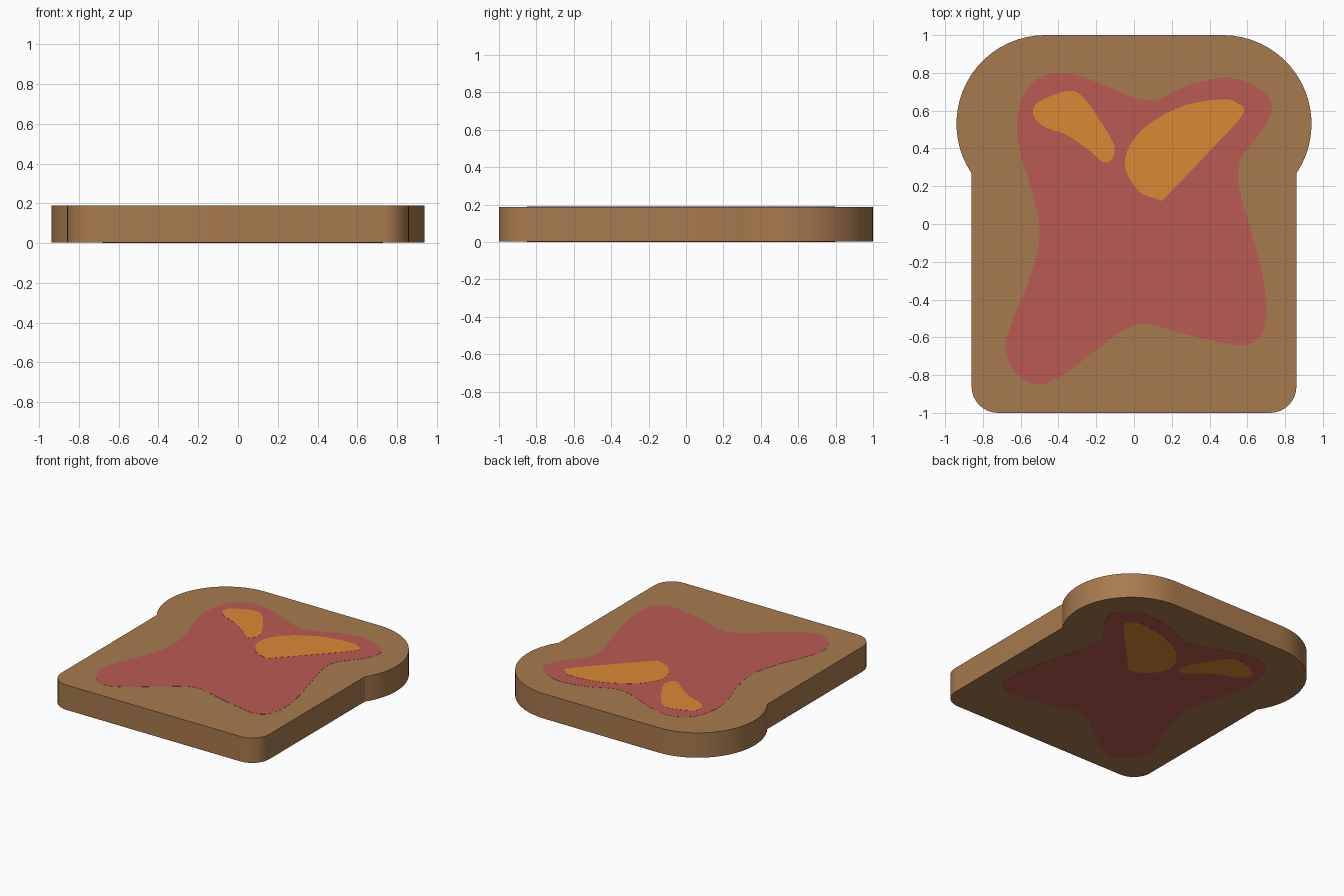
import bpy, bmesh, math
from mathutils import Vector

if "Cube" in bpy.data.objects:
    bpy.data.objects.remove(bpy.data.objects["Cube"])


def material(name, rgb):
    m = bpy.data.materials.new(name)
    m.diffuse_color = (*rgb, 1.0)
    m.use_nodes = True
    m.node_tree.nodes["Principled BSDF"].inputs["Base Color"].default_value = m.diffuse_color
    return m


CRUST = material("toasted bread", (0.39, 0.195, 0.076))
JAM = material("red jam", (0.49, 0.102, 0.087))
BUTTER = material("orange spread", (0.70, 0.246, 0.037))


def arc(cx, cy, r, a0, a1, n):
    return [(cx + r * math.cos(math.radians(a0 + (a1 - a0) * i / n)),
             cy + r * math.sin(math.radians(a0 + (a1 - a0) * i / n)))
            for i in range(n + 1)]


def smooth_loop(points, steps=6):
    """Closed Catmull-Rom curve through the points."""
    p = [Vector(q) for q in points]
    n, out = len(p), []
    for i in range(n):
        a, b, c, d = (p[(i + k) % n] for k in (-1, 0, 1, 2))
        for s in range(steps):
            t = s / steps
            out.append(0.5 * (2 * b + (c - a) * t + (2 * a - 5 * b + 4 * c - d) * t * t
                              + (3 * b - a - 3 * c + d) * t ** 3))
    return out


def slab(name, outline, z0, z1, mat):
    """Flat outline pulled up from z0 to z1."""
    bm = bmesh.new()
    base = bm.faces.new([bm.verts.new((x, y, z0)) for x, y in outline])
    ext = bmesh.ops.extrude_face_region(bm, geom=[base], use_keep_orig=True)
    top = [g for g in ext["geom"] if isinstance(g, bmesh.types.BMVert)]
    bmesh.ops.translate(bm, verts=top, vec=(0, 0, z1 - z0))
    bmesh.ops.recalc_face_normals(bm, faces=bm.faces)
    caps = [f for f in bm.faces if len(f.verts) > 4]
    bmesh.ops.triangulate(bm, faces=caps)
    me = bpy.data.meshes.new(name)
    bm.to_mesh(me)
    bm.free()
    me.materials.append(mat)
    ob = bpy.data.objects.new(name, me)
    bpy.context.collection.objects.link(ob)
    return ob


# Bread slice: right half of the outline, mirrored to the left
H = 0.19
half = arc(0.72, -0.86, 0.14, -90, 0, 8) + arc(0.47, 0.53, 0.47, -33.6, 90, 20)
bread = slab("bread_slice", half + [(-x, y) for x, y in reversed(half)],
             0.002, H - 0.002, CRUST)
bpy.context.view_layer.objects.active = bread
bread.select_set(True)
bpy.ops.object.shade_smooth_by_angle(angle=math.radians(25))

# Spread outlines
jam = [(-.39, .80), (-.235, .765), (.07, .655), (.29, .735), (.505, .775), (.675, .71),
       (.73, .62), (.675, .49), (.57, .35), (.555, .21), (.61, 0), (.68, -.27),
       (.70, -.45), (.675, -.585), (.585, -.643), (.425, -.62), (.24, -.575),
       (.07, -.53), (-.05, -.56), (-.21, -.675), (-.395, -.81), (-.515, -.85),
       (-.625, -.79), (-.68, -.665), (-.65, -.53), (-.55, -.28), (-.5, -.055),
       (-.535, .155), (-.60, .37), (-.62, .525), (-.59, .67), (-.515, .765)]
large = [(.463, .66), (.54, .643), (.575, .58), (.373, .357), (.165, .14), (.15, .125),
         (.13, .13), (.03, .17), (-.045, .29), (-.025, .41), (.08, .53), (.267, .627)]
small = [(-.335, .705), (-.26, .66), (-.155, .51), (-.103, .405), (-.12, .34),
         (-.167, .33), (-.225, .38), (-.35, .468), (-.475, .515), (-.53, .57),
         (-.525, .627), (-.447, .675)]

# Thin plates on both the top and the underside
for name, pts, proud, mat in (("jam", jam, 0.001, JAM),
                              ("large_spread", large, 0.002, BUTTER),
                              ("small_spread", small, 0.002, BUTTER)):
    loop = smooth_loop(pts)
    slab(name + "_top", loop, H - 0.003, H - 0.002 + proud, mat)
    slab(name + "_underside", loop, 0.002 - proud, 0.003, mat)
